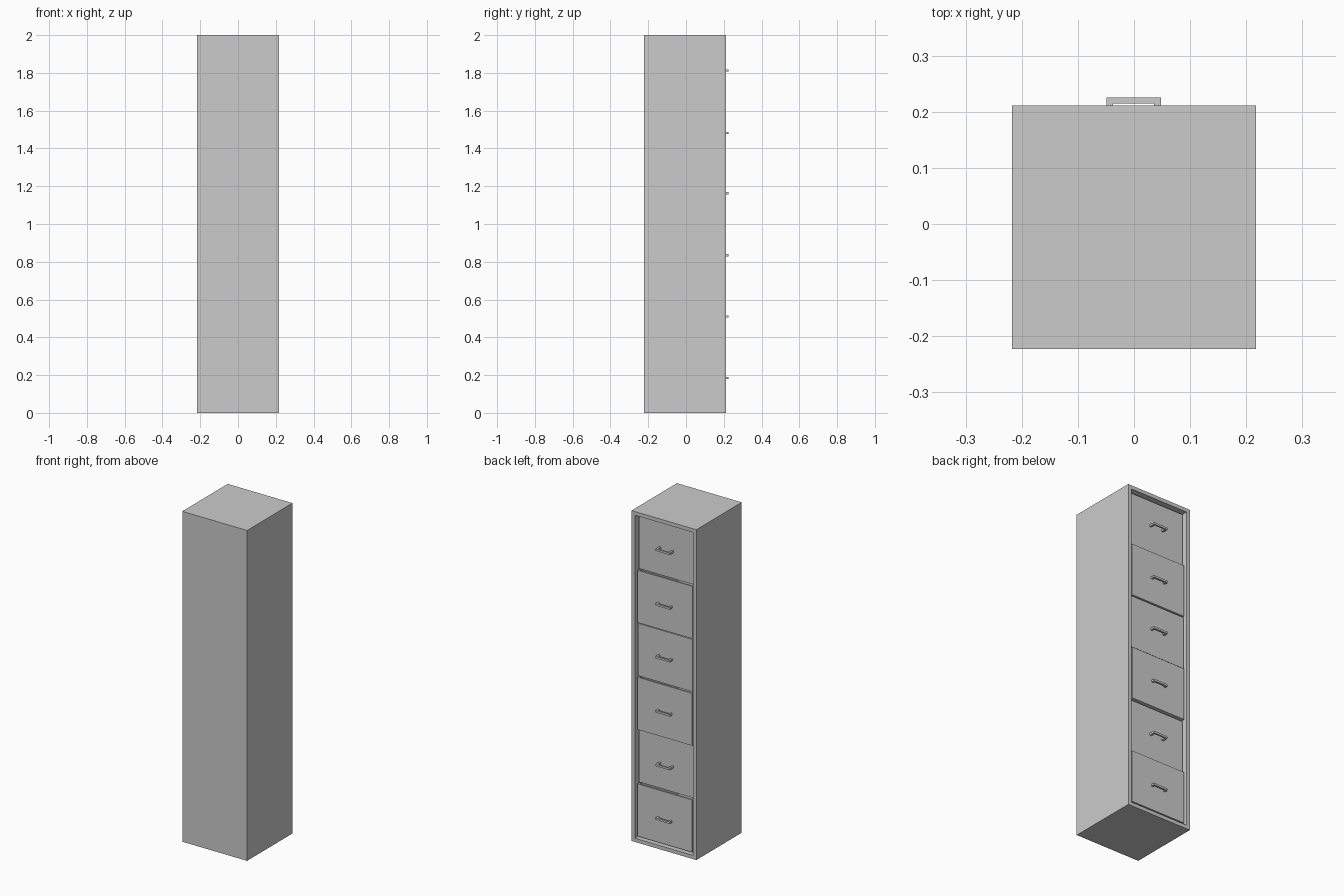
import bpy, bmesh
from mathutils import Vector

if "Cube" in bpy.data.objects:
    bpy.data.objects.remove(bpy.data.objects["Cube"])


def add_box(bm, x0, x1, y0, y1, z0, z1):
    geo = bmesh.ops.create_cube(bm, size=1)
    size = Vector((x1 - x0, y1 - y0, z1 - z0))
    mid = Vector((x0 + x1, y0 + y1, z0 + z1)) / 2
    for v in geo["verts"]:
        v.co = Vector(a * b for a, b in zip(v.co, size)) + mid
    return geo["verts"]


def finish(bm, name):
    mesh = bpy.data.meshes.new(name)
    bm.to_mesh(mesh)
    bm.free()
    ob = bpy.data.objects.new(name, mesh)
    bpy.context.collection.objects.link(ob)
    return ob


def open_box(name, bounds, side, rim, depth):
    """Box hollowed from the face that points along `side`."""
    bm = bmesh.new()
    add_box(bm, *bounds)
    bm.normal_update()
    face = max(bm.faces, key=lambda f: f.normal.dot(side))
    bmesh.ops.inset_region(bm, faces=[face], thickness=rim)
    inner = bmesh.ops.extrude_discrete_faces(bm, faces=[face])["faces"][0]
    bmesh.ops.translate(bm, verts=inner.verts[:], vec=-side * depth)
    bmesh.ops.recalc_face_normals(bm, faces=bm.faces[:])
    return finish(bm, name)


# Cabinet body, open on the +y side
FRONT = 0.211
RIM = 0.032
open_box("cabinet_body", (-0.217, 0.217, -0.223, FRONT, 0, 2),
         Vector((0, 1, 0)), RIM, 0.40)

# Drawers, each set back by its own small amount
PITCH = 0.323
GAP = 0.003
recess = [0.008, 0.022, 0.007, 0.014, 0.010, 0.022]
handle_z = [0.185, 0.51, 0.835, 1.163, 1.482, 1.813]
for i, (back, hz) in enumerate(zip(recess, handle_z)):
    z0 = RIM + i * PITCH
    y = FRONT - back
    open_box(f"drawer_{i + 1}",
             (-0.183, 0.183, -0.18, y, z0 + GAP, z0 + PITCH - GAP),
             Vector((0, 0, 1)), 0.012, 0.29)

    # Bracket handle: bar on two legs
    bm = bmesh.new()
    h = 0.006
    add_box(bm, -0.049, 0.048, 0.215, 0.225, hz - h, hz + h)
    for x in (-0.049, 0.036):
        add_box(bm, x, x + 0.012, y, 0.215, hz - h, hz + h)
    finish(bm, f"handle_{i + 1}")
